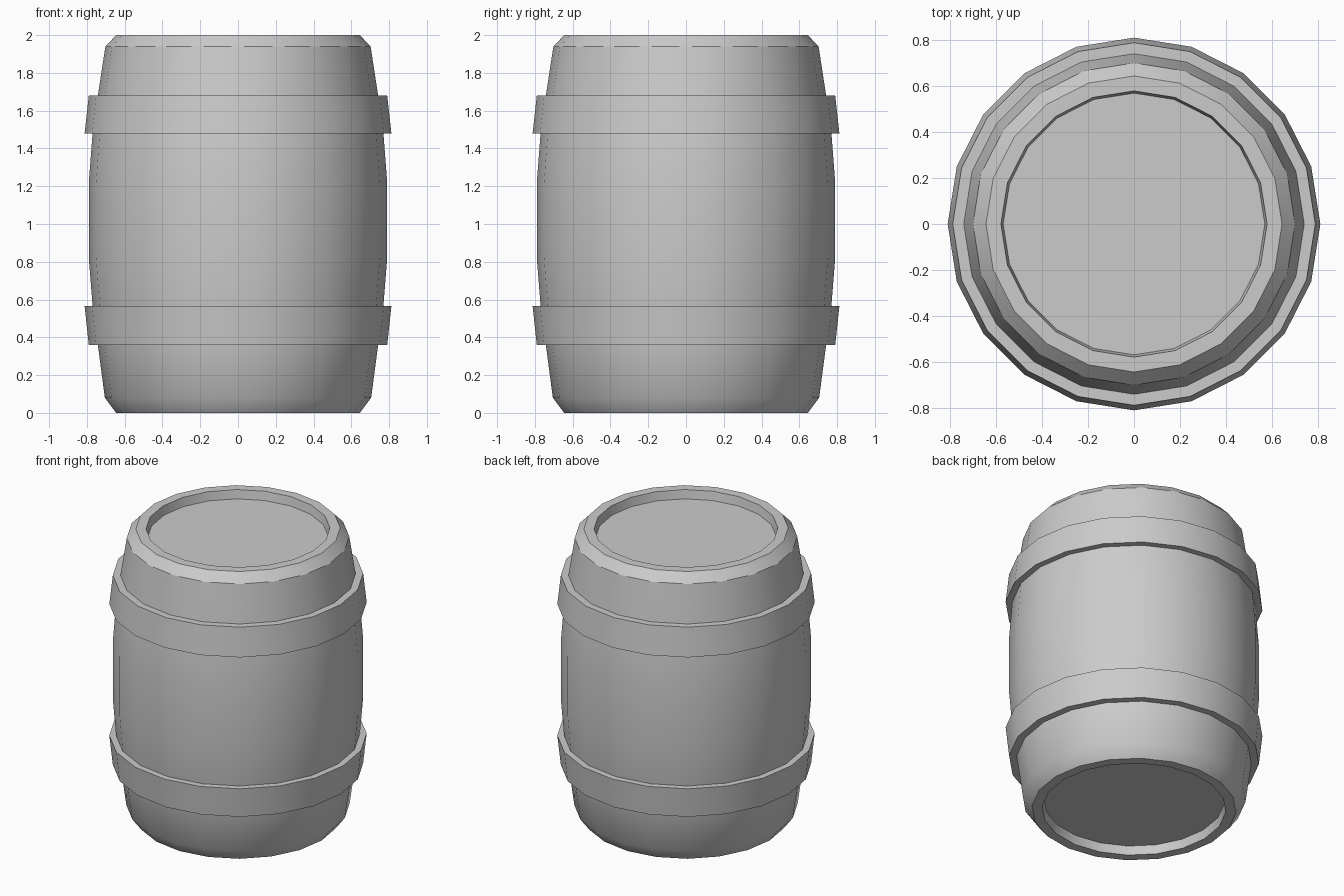
import bpy, bmesh
from math import sin, cos, pi, radians

if "Cube" in bpy.data.objects:
    bpy.data.objects.remove(bpy.data.objects["Cube"])

SIDES = 20


def lathe(name, profile, closed=False):
    """Revolve (radius, z) points around z; radius 0 makes a pole."""
    bm = bmesh.new()
    rings = []
    for r, z in profile:
        if r == 0:
            rings.append([bm.verts.new((0, 0, z))] * SIDES)
        else:
            rings.append([bm.verts.new((r * cos(2 * pi * i / SIDES),
                                        r * sin(2 * pi * i / SIDES), z))
                          for i in range(SIDES)])
    pairs = list(zip(rings, rings[1:]))
    if closed:
        pairs.append((rings[-1], rings[0]))
    for a, b in pairs:
        for i in range(SIDES):
            j = (i + 1) % SIDES
            quad = list(dict.fromkeys((a[i], a[j], b[j], b[i])))
            bm.faces.new(quad)
    bmesh.ops.recalc_face_normals(bm, faces=bm.faces[:])
    mesh = bpy.data.meshes.new(name)
    bm.to_mesh(mesh)
    bm.free()
    ob = bpy.data.objects.new(name, mesh)
    bpy.context.collection.objects.link(ob)
    bpy.ops.object.select_all(action='DESELECT')
    ob.select_set(True)
    bpy.context.view_layer.objects.active = ob
    bpy.ops.object.shade_smooth_by_angle(angle=radians(30))
    return ob


# Bulging staves with chamfered rims and recessed heads
lathe("barrel_body", [
    (0, 0.06), (0.57, 0.06), (0.58, 0), (0.645, 0), (0.705, 0.08),
    (0.742, 0.36), (0.77, 0.57), (0.79, 0.82), (0.79, 1.22),
    (0.77, 1.48), (0.742, 1.68), (0.702, 1.94), (0.645, 2.0),
    (0.58, 2.0), (0.57, 1.94), (0, 1.94)])

# Two flared hoops, wide side towards the middle
for name, z_wide, z_narrow in (("lower_hoop", 0.565, 0.36),
                               ("upper_hoop", 1.48, 1.68)):
    lathe(name, [(0.735, z_narrow), (0.79, z_narrow),
                 (0.812, z_wide), (0.76, z_wide)], closed=True)
